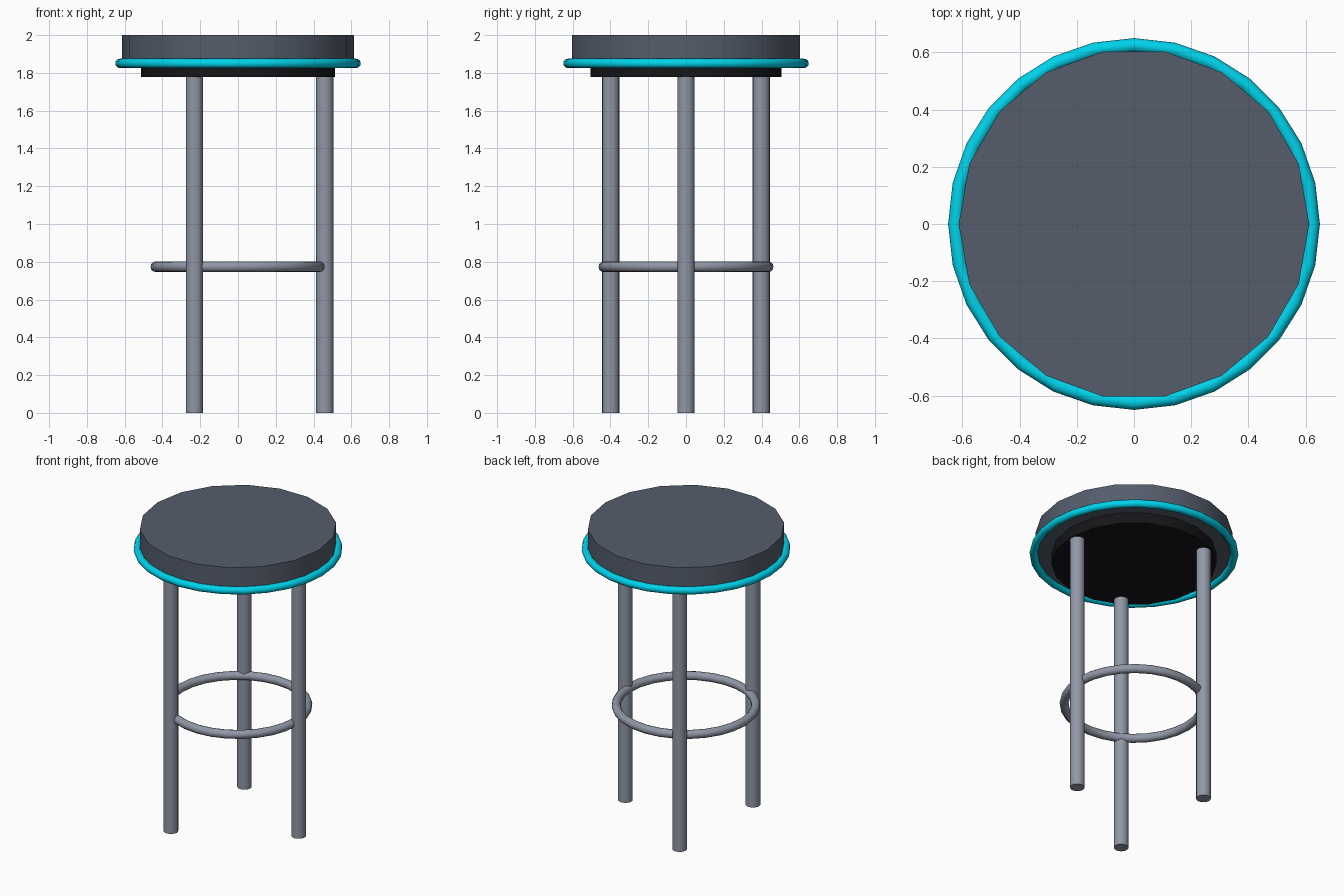
import bpy
from math import cos, sin, radians, pi

if "Cube" in bpy.data.objects:
    bpy.data.objects.remove(bpy.data.objects["Cube"])


def material(name, rgb):
    mat = bpy.data.materials.new(name)
    mat.diffuse_color = (*rgb, 1)
    mat.use_nodes = True
    mat.node_tree.nodes["Principled BSDF"].inputs["Base Color"].default_value = mat.diffuse_color
    return mat


SLATE = material("slate", (0.09, 0.11, 0.15))
BLACK = material("black", (0.008, 0.008, 0.01))
CYAN = material("cyan", (0.0, 0.65, 0.83))
STEEL = material("steel", (0.28, 0.31, 0.38))


def finish(name, mat):
    obj = bpy.context.object
    obj.name = name
    obj.data.materials.append(mat)
    bpy.ops.object.shade_smooth_by_angle(angle=radians(40))
    return obj


def cylinder(name, radius, z0, z1, sides, mat, x=0, y=0):
    # quarter turn puts a vertex on the +x axis
    bpy.ops.mesh.primitive_cylinder_add(
        vertices=sides, radius=radius, depth=z1 - z0,
        location=(x, y, (z0 + z1) / 2), rotation=(0, 0, pi / 2))
    return finish(name, mat)


def ring(name, major, minor, z, mat):
    bpy.ops.mesh.primitive_torus_add(
        major_radius=major, minor_radius=minor, major_segments=28,
        minor_segments=12, location=(0, 0, z))
    return finish(name, mat)


# Seat cushion, underside plate and coloured trim
cylinder("seat", 0.613, 1.85, 2.0, 18, SLATE)
cylinder("seat_plate", 0.513, 1.777, 1.85, 18, BLACK)
ring("seat_trim", 0.625, 0.025, 1.85, CYAN)

# Three legs, one on +x and two toward the back left and front left
for name, angle in (("right_leg", 0), ("back_leg", 120), ("front_leg", 240)):
    a = radians(angle)
    cylinder(name, 0.046, 0, 1.78, 16, STEEL, 0.46 * cos(a), 0.46 * sin(a))

# Footrest ring
ring("footrest", 0.435, 0.028, 0.774, STEEL)
